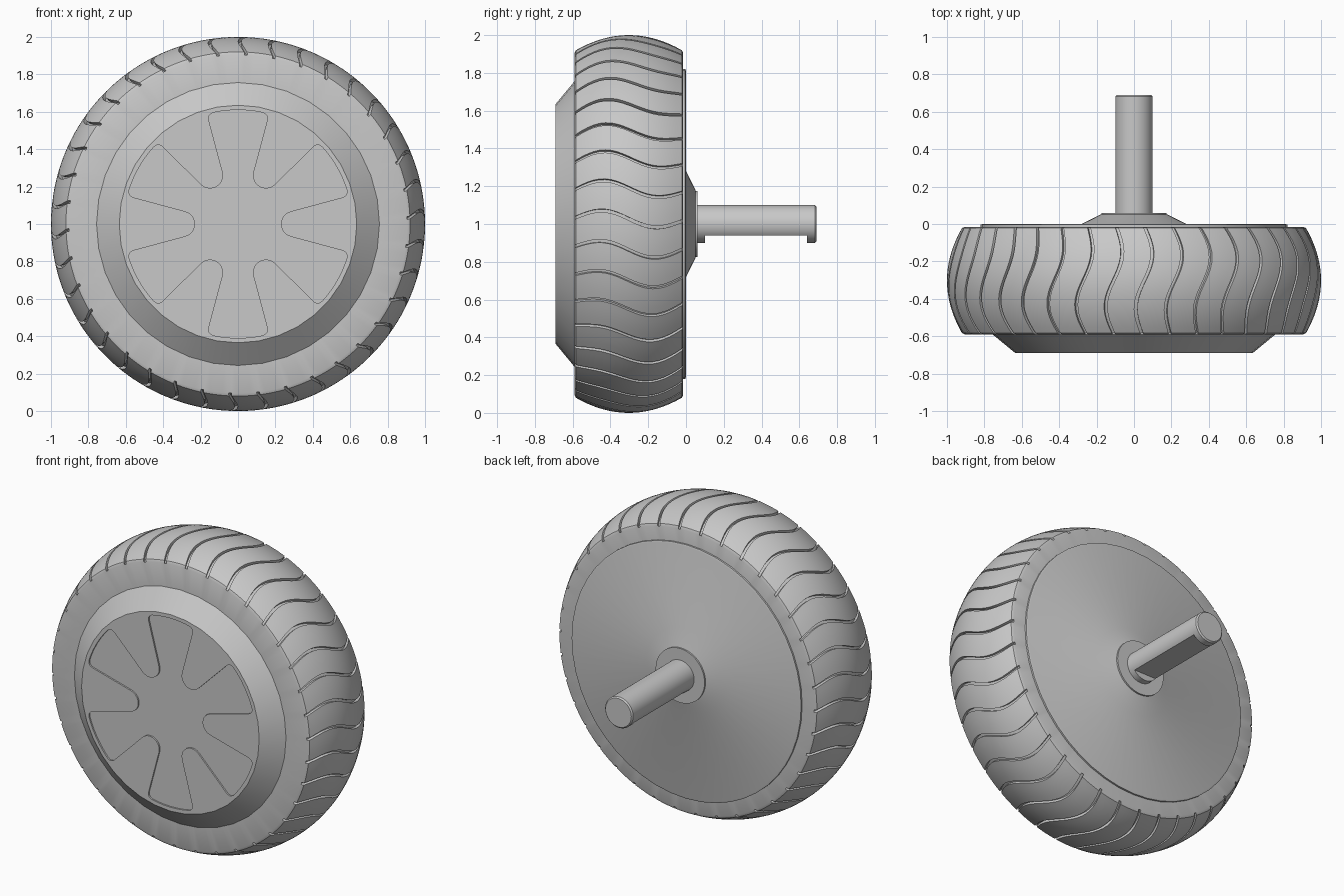
import bpy, bmesh
from math import sin, cos, pi, radians, tau
from mathutils import Vector

if "Cube" in bpy.data.objects:
    bpy.data.objects.remove(bpy.data.objects["Cube"], do_unlink=True)

grey = bpy.data.materials.new("plain_grey")
grey.use_nodes = True
COLOUR = (0.58, 0.58, 0.58, 1)
grey.diffuse_color = COLOUR
grey.node_tree.nodes["Principled BSDF"].inputs["Base Color"].default_value = COLOUR


def finish(bm, name):
    """Turn a bmesh into a smooth-shaded object at axle height."""
    bmesh.ops.remove_doubles(bm, verts=bm.verts, dist=0.0002)
    bmesh.ops.recalc_face_normals(bm, faces=bm.faces)
    mesh = bpy.data.meshes.new(name)
    bm.to_mesh(mesh)
    bm.free()
    mesh.materials.append(grey)
    ob = bpy.data.objects.new(name, mesh)
    bpy.context.collection.objects.link(ob)
    ob.location.z = 1
    bpy.ops.object.select_all(action='DESELECT')
    ob.select_set(True)
    bpy.context.view_layer.objects.active = ob
    bpy.ops.object.shade_smooth_by_angle(angle=radians(30))
    return ob


def polar(r, a, y):
    return Vector((r * cos(a), y, r * sin(a)))


def skin(bm, rings):
    """Join successive closed rings of vertices with quads."""
    for a, b in zip(rings, rings[1:]):
        n = len(a)
        for i in range(n):
            j = (i + 1) % n
            bm.faces.new((a[i], a[j], b[j], b[i]))


def lathe(bm, profile, sides, floor=None):
    """Spin (radius, y) points about the axle; floor maps a row to a flat's height."""
    rings = []
    for row, (r, y) in enumerate(profile):
        ring = []
        for i in range(sides):
            p = polar(r, tau * i / sides, y)
            if floor and row in floor:
                p.z = max(p.z, floor[row])
            ring.append(bm.verts.new(p))
        rings.append(ring)
    skin(bm, rings)
    return rings


# Tyre: crowned tread cut by S-shaped grooves, flat side walls
GROOVES, WIDTH, DEPTH = 38, 0.017, 0.02
FRONT, BACK, ROWS = -0.59, -0.015, 18
rows = [(0.72, FRONT, 0), (0.905, FRONT, 0)]
for i in range(ROWS + 1):
    t = i / ROWS
    y = FRONT + 0.007 + (BACK - FRONT - 0.014) * t
    rows.append((1 - 0.08 * (2 * t - 1) ** 2, y, DEPTH))
rows += [(0.905, BACK, 0), (0.72, BACK, 0)]

pitch = tau / GROOVES
columns = [(0, 0), (0, 1), (WIDTH, 1), (WIDTH, 0)]
columns += [(WIDTH + (pitch - WIDTH) * k / 4, 0) for k in (1, 2, 3)]
bm = bmesh.new()
rings = []
for r, y, depth in rows:
    t = (y - FRONT) / (BACK - FRONT)
    sway = 0.042 * sin(tau * t) - 0.015 * t
    start = radians(2) - WIDTH / 2 + sway
    rings.append([bm.verts.new(polar(r - depth * cut, start + pitch * g + a, y))
                  for g in range(GROOVES) for a, cut in columns])
skin(bm, rings)
finish(bm, "tyre")


# Front cover: bevelled rim with a shallow six-spoke recess
def recess_outline():
    """Points (radius axis, across) of the spoke outline, one notch at a time."""
    half = [Vector((0.30 - 0.07 * cos(f), 0.07 * sin(f)))
            for f in [radians(15 * k) for k in range(6)]]
    edge = radians(17.5)
    a, b = Vector((0.555, 0.141)), Vector((0.59, 0.151))
    c = Vector((cos(edge), sin(edge))) * 0.61
    for k in range(5):
        t = k / 4
        half.append(a * (1 - t) ** 2 + b * 2 * t * (1 - t) + c * t * t)
    for deg in (21, 25, 30):
        half.append(Vector((cos(radians(deg)), sin(radians(deg)))) * 0.61)
    # Mirror each notch, dropping the shared tip and shared spoke middle
    notch = [Vector((p.x, -p.y)) for p in reversed(half[1:-1])] + half
    points = []
    for k in range(6):
        ca, sa = cos(k * pi / 3), sin(k * pi / 3)
        points += [(p.x * ca - p.y * sa, p.x * sa + p.y * ca) for p in notch]
    return points


FACE, RECESS = -0.69, 0.01
bm = bmesh.new()
rim = lathe(bm, [(0.635, FACE), (0.76, -0.587), (0.76, -0.5)], 36)[0]
outline = recess_outline()
top = [bm.verts.new((x, FACE, z)) for x, z in outline]
bottom = [bm.verts.new((x, FACE + RECESS, z)) for x, z in outline]
skin(bm, [top, bottom])
bm.faces.new(bottom)
loops = []
for loop in (rim, top):
    loops += [bm.edges.get((loop[i - 1], loop[i])) for i in range(len(loop))]
bmesh.ops.triangle_fill(bm, edges=loops, use_beauty=True, normal=(0, -1, 0))
finish(bm, "front_cover")

# Back plate with raised conical hub
bm = bmesh.new()
rings = lathe(bm, [(0.82, -0.05), (0.82, -0.004), (0.81, 0), (0.28, 0),
                   (0.18, 0.05)], 48)
bm.faces.new(rings[-1])
finish(bm, "back_plate")

# Washer around the axle
bm = bmesh.new()
rings = lathe(bm, [(0.175, 0.04), (0.175, 0.06)], 48)
bm.faces.new(rings[-1])
finish(bm, "washer")

# Axle with a long flat milled along its underside
bm = bmesh.new()
rings = lathe(bm, [(0.1, 0.03), (0.1, 0.1), (0.1, 0.1), (0.1, 0.64),
                   (0.1, 0.64), (0.1, 0.682), (0.092, 0.69)], 48,
              floor={2: -0.06, 3: -0.06})
bm.faces.new(rings[-1])
finish(bm, "axle")
